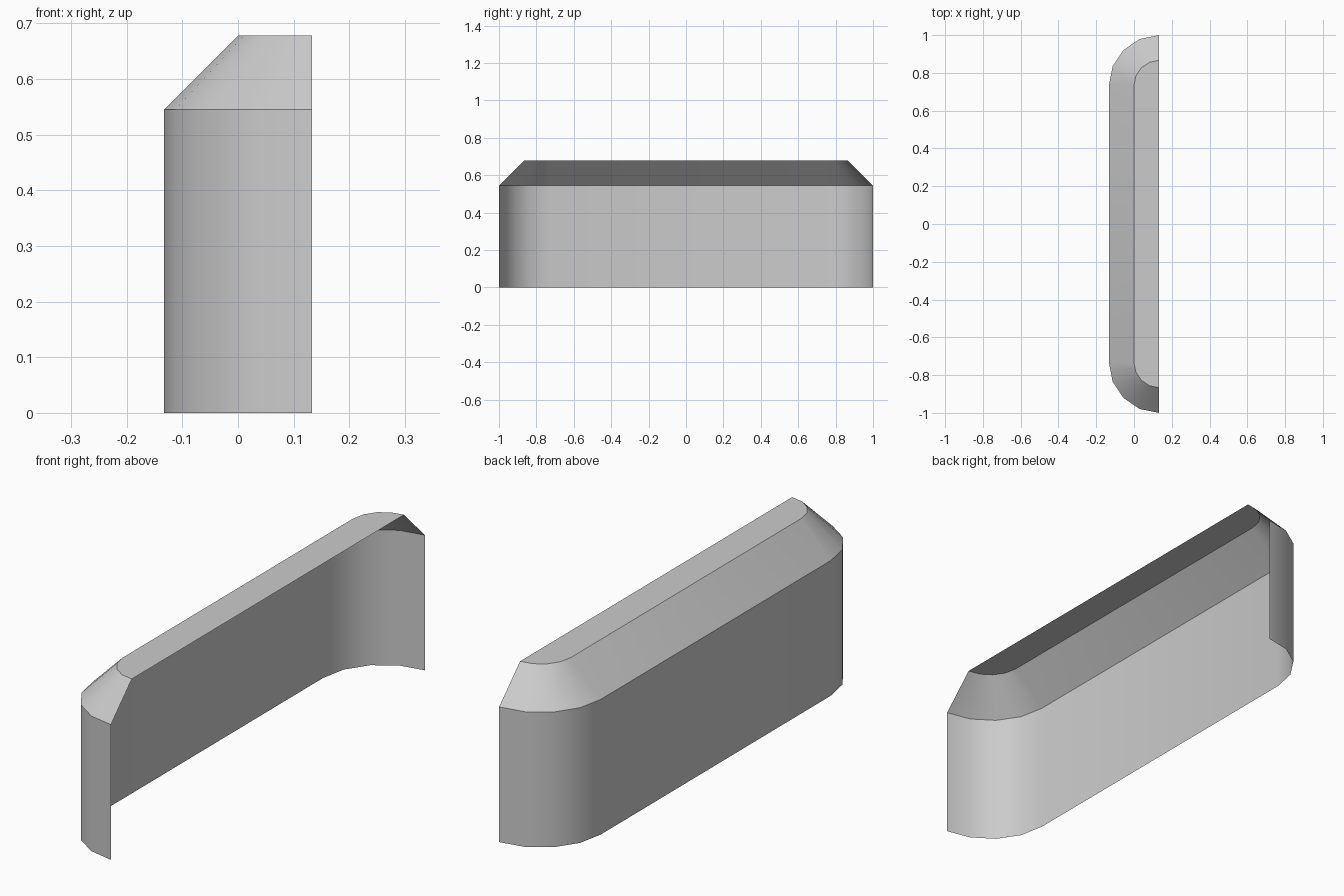
import bpy, bmesh, math

cube = bpy.data.objects.get("Cube")
if cube:
    bpy.data.objects.remove(cube, do_unlink=True)

HALF_DEPTH = 0.1333   # half width in x
CENTRE_Y = 0.7333     # corner arc centre
STEPS = 4             # segments per rounded corner

grey = bpy.data.materials.new("plain_grey")
grey.use_nodes = True
colour = (0.6, 0.6, 0.6, 1)
grey.diffuse_color = colour
grey.node_tree.nodes["Principled BSDF"].inputs["Base Color"].default_value = colour


def outline(radius):
    """Open half of a rounded bar: back corner, then front corner."""
    points = []
    for side in (1, -1):
        arc = []
        for i in range(STEPS + 1):
            a = math.pi / 2 * i / STEPS
            arc.append((HALF_DEPTH - radius * math.sin(a),
                        side * (CENTRE_Y + radius * math.cos(a))))
        points += arc if side > 0 else arc[::-1]
    return points


# Open shell: upright wall, sloped shoulder and flat top
bm = bmesh.new()
rings = []
for radius, z in ((2 * HALF_DEPTH, 0), (2 * HALF_DEPTH, 0.545), (HALF_DEPTH, 0.678)):
    rings.append([bm.verts.new((x, y, z)) for x, y in outline(radius)])
for low, high in zip(rings, rings[1:]):
    for i in range(len(low) - 1):
        bm.faces.new((low[i], low[i + 1], high[i + 1], high[i]))
bm.faces.new(rings[-1])

mesh = bpy.data.meshes.new("half_cover")
bm.to_mesh(mesh)
bm.free()
mesh.materials.append(grey)
cover = bpy.data.objects.new("half_cover", mesh)
bpy.context.collection.objects.link(cover)

# Smooth corners, sharp creases
bpy.ops.object.select_all(action='DESELECT')
cover.select_set(True)
bpy.context.view_layer.objects.active = cover
bpy.ops.object.shade_smooth_by_angle(angle=math.radians(30))
